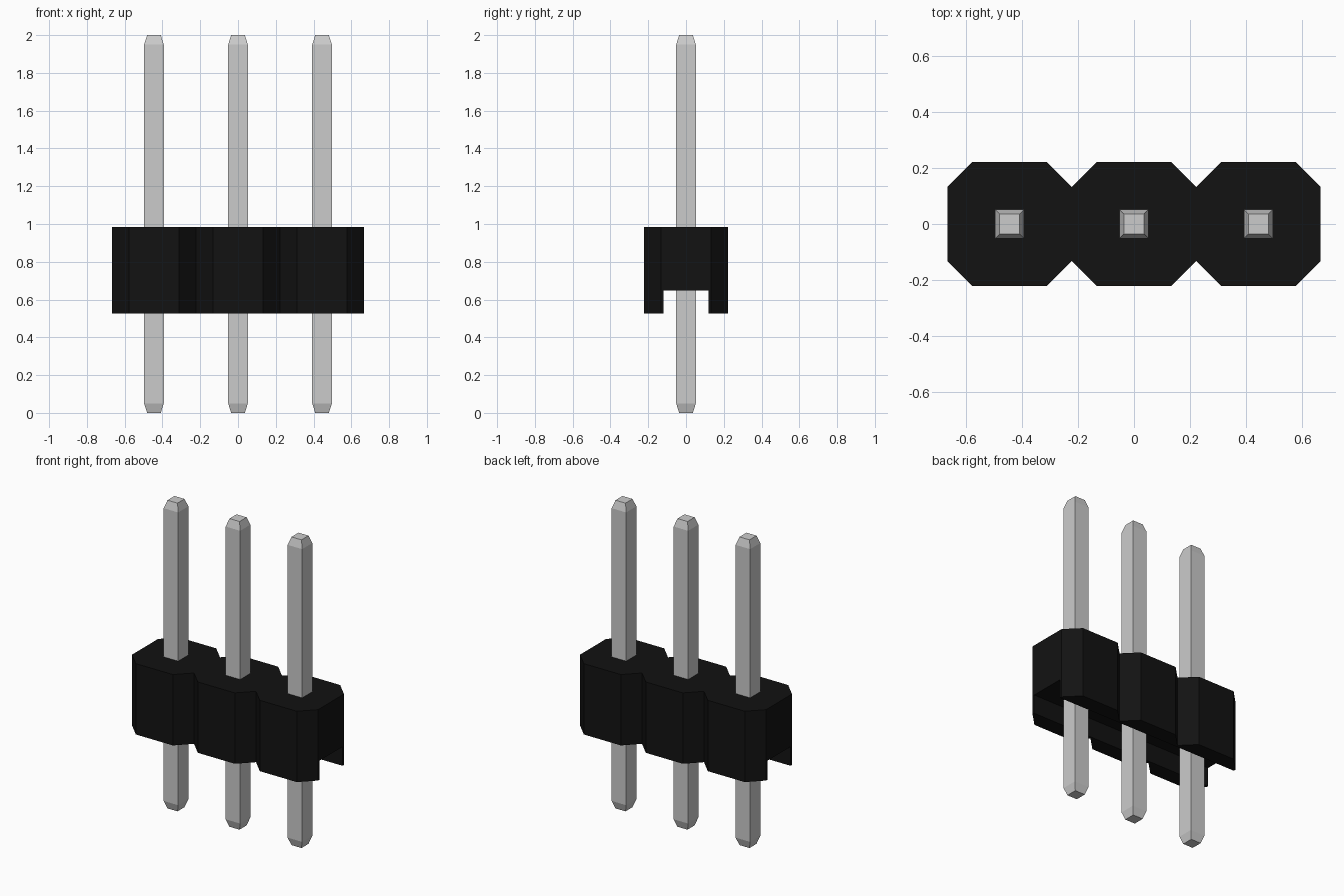
import bpy, bmesh

if "Cube" in bpy.data.objects:
    bpy.data.objects.remove(bpy.data.objects["Cube"])

PITCH = 0.445
HALF, FLAT = 0.2225, 0.133      # octagon half width and half flat
Z0, Z1 = 0.525, 0.985           # housing bottom and top
PIN, TIP = 0.052, 0.036         # pin half width, tip half width


def make_material(name, color):
    mat = bpy.data.materials.new(name)
    mat.diffuse_color = color
    mat.use_nodes = True
    mat.node_tree.nodes["Principled BSDF"].inputs["Base Color"].default_value = mat.diffuse_color
    return mat


def loft(name, rings):
    """Solid skinned through rings of equal length, capped at both ends."""
    bm = bmesh.new()
    loops = [[bm.verts.new(p) for p in ring] for ring in rings]
    n = len(loops[0])
    for a, b in zip(loops, loops[1:]):
        for i in range(n):
            j = (i + 1) % n
            bm.faces.new((a[i], a[j], b[j], b[i]))
    bm.faces.new(loops[0][::-1])
    bm.faces.new(loops[-1])
    bmesh.ops.recalc_face_normals(bm, faces=bm.faces)
    mesh = bpy.data.meshes.new(name)
    bm.to_mesh(mesh)
    bm.free()
    obj = bpy.data.objects.new(name, mesh)
    bpy.context.collection.objects.link(obj)
    return obj


def square(x, h, z):
    return [(x - h, -h, z), (x + h, -h, z), (x + h, h, z), (x - h, h, z)]


# Housing: three joined octagons, outlined along the front then back
front = [(-1.5 * PITCH, -FLAT)]
for k in (-1, 0, 1):
    x = k * PITCH
    front += [(x - FLAT, -HALF), (x + FLAT, -HALF), (x + PITCH / 2, -FLAT)]
outline = front + [(-x, -y) for x, y in front]
housing = loft("housing", [[(x, y, z) for x, y in outline] for z in (Z0, Z1)])
housing.data.materials.append(make_material("black_plastic", (0.006, 0.006, 0.006, 1)))

# Channel along the underside
channel = [(-0.118, 0.4), (0.118, 0.4), (0.118, 0.648), (-0.118, 0.648)]
cutter = loft("channel_cutter", [[(x, y, z) for y, z in channel] for x in (-1, 1)])
cutter.hide_render = True
cut = housing.modifiers.new("channel", "BOOLEAN")
cut.operation = "DIFFERENCE"
cut.solver = "EXACT"
cut.object = cutter
bpy.context.view_layer.objects.active = housing
bpy.ops.object.modifier_apply(modifier=cut.name)
bpy.data.objects.remove(cutter)

# Square pins with tapered ends
for k, side in zip((-1, 0, 1), ("left", "middle", "right")):
    x = k * PITCH
    loft("pin_" + side, [square(x, TIP, 0), square(x, PIN, 0.05),
                         square(x, PIN, 1.95), square(x, TIP, 2)])
